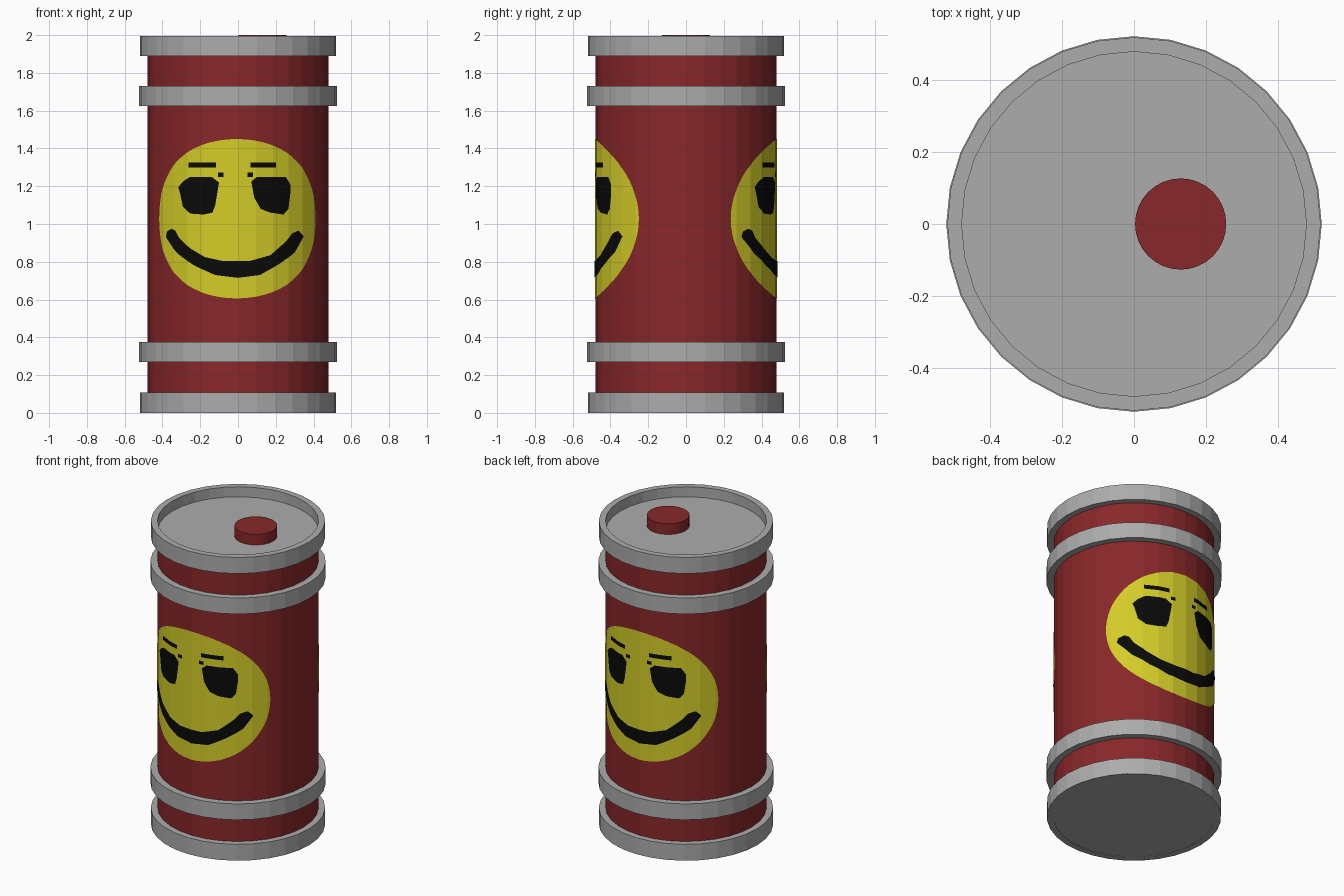
import bpy, bmesh, math

if "Cube" in bpy.data.objects:
    bpy.data.objects.remove(bpy.data.objects["Cube"])

SIDES = 32
STEP = 2 * math.pi / SIDES
R = 0.48                      # drum body radius


def material(name, rgb):
    m = bpy.data.materials.new(name)
    m.diffuse_color = (*rgb, 1)
    m.use_nodes = True
    m.node_tree.nodes["Principled BSDF"].inputs["Base Color"].default_value = m.diffuse_color
    return m


RED = material("dark red", (0.25, 0.0203, 0.0232))
GREY = material("steel grey", (0.413, 0.413, 0.413))
YELLOW = material("yellow", (0.658, 0.610, 0.021))
BLACK = material("black", (0.003, 0.003, 0.003))


def finish(name, bm, mat):
    me = bpy.data.meshes.new(name)
    bm.to_mesh(me)
    bm.free()
    me.materials.append(mat)
    ob = bpy.data.objects.new(name, me)
    bpy.context.collection.objects.link(ob)
    return ob


def cylinder(name, r, z0, z1, mat, x=0.0):
    bm = bmesh.new()
    bmesh.ops.create_cone(bm, cap_ends=True, segments=SIDES, radius1=r, radius2=r, depth=z1 - z0)
    bmesh.ops.translate(bm, verts=bm.verts, vec=(x, 0, (z0 + z1) / 2))
    return finish(name, bm, mat)


def ring(name, r_in, r_out, z0, z1, mat):
    """Rectangular section swept round the axis."""
    bm = bmesh.new()
    section = [(r_in, z0), (r_out, z0), (r_out, z1), (r_in, z1)]
    cols = [[bm.verts.new((r * math.cos(i * STEP), r * math.sin(i * STEP), z)) for r, z in section]
            for i in range(SIDES)]
    for i in range(SIDES):
        a, b = cols[i], cols[(i + 1) % SIDES]
        for j in range(4):
            k = (j + 1) % 4
            bm.faces.new((a[j], b[j], b[k], a[k]))
    bmesh.ops.recalc_face_normals(bm, faces=bm.faces)
    return finish(name, bm, mat)


def wrap(name, outline, lift, mat, turn):
    """Thin painted plate: outline in (facet number, z), cut at facet edges and bent on the drum."""
    bm = bmesh.new()
    bm.faces.new([bm.verts.new((u, 0, z)) for u, z in outline])
    bmesh.ops.triangulate(bm, faces=bm.faces)
    for k in range(-7, 8):
        bmesh.ops.bisect_plane(bm, geom=bm.verts[:] + bm.edges[:] + bm.faces[:], dist=1e-5,
                               plane_co=(k, 0, 0), plane_no=(1, 0, 0))
    r = R + lift
    for v in bm.verts:
        k = math.floor(v.co.x)
        f = v.co.x - k
        a, b = k * STEP, (k + 1) * STEP
        x = r * ((1 - f) * math.sin(a) + f * math.sin(b))
        y = -r * ((1 - f) * math.cos(a) + f * math.cos(b))
        v.co = (x * turn, y * turn, v.co.z)
    bm.normal_update()
    for f in bm.faces:
        c = f.calc_center_median()
        if f.normal.x * c.x + f.normal.y * c.y < 0:
            f.normal_flip()
    return finish(name, bm, mat)


def from_front(points):
    """Front view x to facet number round the drum."""
    return [(math.asin(x / R) / STEP, z) for x, z in points]


def box(x0, x1, z0, z1):
    return [(x0, z0), (x1, z0), (x1, z1), (x0, z1)]


# Drum body, rims, hoops, lid and cap
cylinder("drum_body", R, 0.004, 1.925, RED)
cylinder("base_plate", R + 0.002, 0.002, 0.05, GREY)
cylinder("lid", R + 0.002, 1.90, 1.93, GREY)
cylinder("filler_cap", 0.127, 1.92, 2.0, RED, x=0.13)
ring("bottom_rim", R, 0.52, 0.0, 0.108, GREY)
ring("lower_hoop", R - 0.01, 0.523, 0.27, 0.375, GREY)
ring("upper_hoop", R - 0.01, 0.523, 1.625, 1.73, GREY)
ring("top_rim", R, 0.52, 1.89, 1.996, GREY)

# Painted smiling face outlines, as seen from the front
LEFT_EYE = [(-.315, 1.195), (-.29, 1.225), (-.25, 1.25), (-.14, 1.25), (-.10, 1.22), (-.12, 1.10),
            (-.135, 1.06), (-.18, 1.05), (-.25, 1.055), (-.29, 1.09), (-.305, 1.16)]
RIGHT_EYE = [(.07, 1.225), (.10, 1.25), (.25, 1.25), (.275, 1.21), (.275, 1.16), (.265, 1.08),
             (.24, 1.05), (.17, 1.06), (.12, 1.08), (.085, 1.14)]
MOUTH = [(-.31, .925), (-.25, .87), (-.175, .825), (-.085, .805), (.065, .805), (.17, .835),
         (.25, .905), (.285, .95), (.32, .965), (.345, .935), (.30, .85), (.22, .79), (.115, .73),
         (0, .715), (-.12, .73), (-.23, .78), (-.32, .845), (-.38, .93), (-.375, .96),
         (-.35, .975), (-.33, .965)]
DETAILS = {"left_eye": LEFT_EYE, "right_eye": RIGHT_EYE, "mouth": MOUTH,
           "left_brow": box(-.26, -.115, 1.298, 1.325), "right_brow": box(.065, .20, 1.298, 1.325),
           "left_brow_dot": box(-.105, -.075, 1.25, 1.272),
           "right_brow_dot": box(.05, .08, 1.25, 1.272)}
DISC = [((-0.015 + 1.04 * math.cos(t)) / STEP, 1.028 + 0.422 * math.sin(t))
        for t in (i * math.pi / 32 for i in range(64))]

# The same face on the front and the back of the drum
for side, turn in (("front", 1), ("back", -1)):
    wrap(side + "_face_disc", DISC, 0.002, YELLOW, turn)
    for part, points in DETAILS.items():
        wrap(f"{side}_{part}", from_front(points), 0.004, BLACK, turn)
